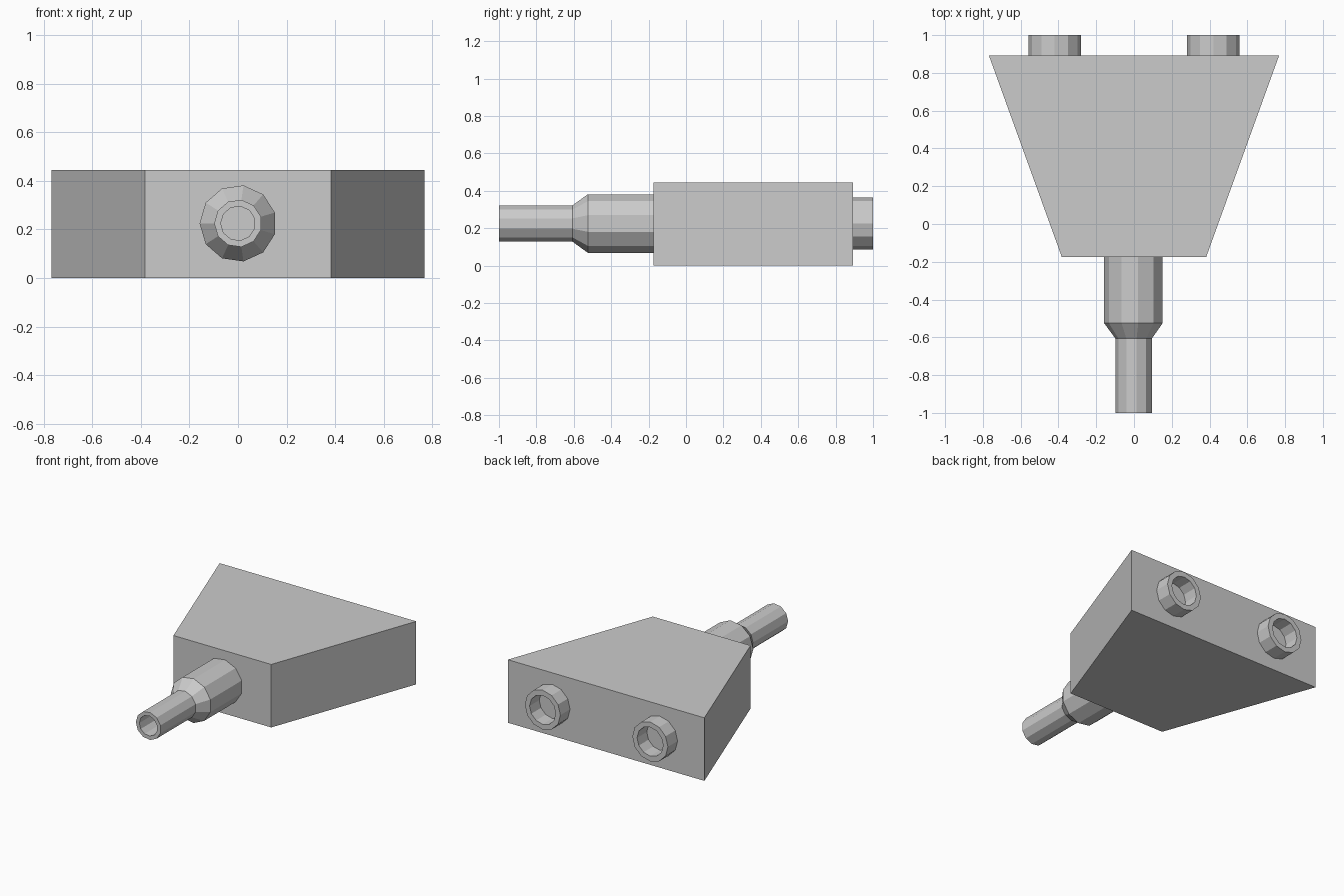
import bpy, bmesh, math

if "Cube" in bpy.data.objects:
    bpy.data.objects.remove(bpy.data.objects["Cube"])

AXIS_Z = 0.225


def finish(name, bm):
    bmesh.ops.recalc_face_normals(bm, faces=bm.faces)
    mesh = bpy.data.meshes.new(name)
    bm.to_mesh(mesh)
    bm.free()
    obj = bpy.data.objects.new(name, mesh)
    bpy.context.collection.objects.link(obj)
    return obj


def tube(name, x, profile, sides, start):
    """Sweep a closed (radius, y) profile around an axis parallel to y."""
    bm = bmesh.new()
    rings = []
    for i in range(sides):
        a = start + 2 * math.pi * i / sides
        rings.append([bm.verts.new((x + r * math.cos(a), y, AXIS_Z + r * math.sin(a)))
                      for r, y in profile])
    n = len(profile)
    for i in range(sides):
        a, b = rings[i], rings[(i + 1) % sides]
        for j in range(n):
            k = (j + 1) % n
            bm.faces.new((a[j], a[k], b[k], b[j]))
    return finish(name, bm)


# Wedge-shaped body
bm = bmesh.new()
outline = [(-0.382, -0.175), (0.382, -0.175), (0.768, 0.892), (-0.768, 0.892)]
base = bm.faces.new([bm.verts.new((x, y, 0)) for x, y in outline])
top = bmesh.ops.extrude_face_region(bm, geom=[base])["geom"]
bmesh.ops.translate(bm, vec=(0, 0, 0.445),
                    verts=[v for v in top if isinstance(v, bmesh.types.BMVert)])
finish("body", bm)

# Stepped hollow inlet at the front
tube("inlet_pipe", 0,
     [(0.158, -0.175), (0.158, -0.525), (0.098, -0.607), (0.098, -1.0),
      (0.071, -1.0), (0.071, -0.175)], 11, math.pi)

# Two short outlet collars at the back
for side, label in ((-1, "left"), (1, "right")):
    tube(f"outlet_collar_{label}", side * 0.42,
         [(0.139, 0.892), (0.139, 1.0), (0.102, 1.0), (0.102, 0.892)], 12, 0)
